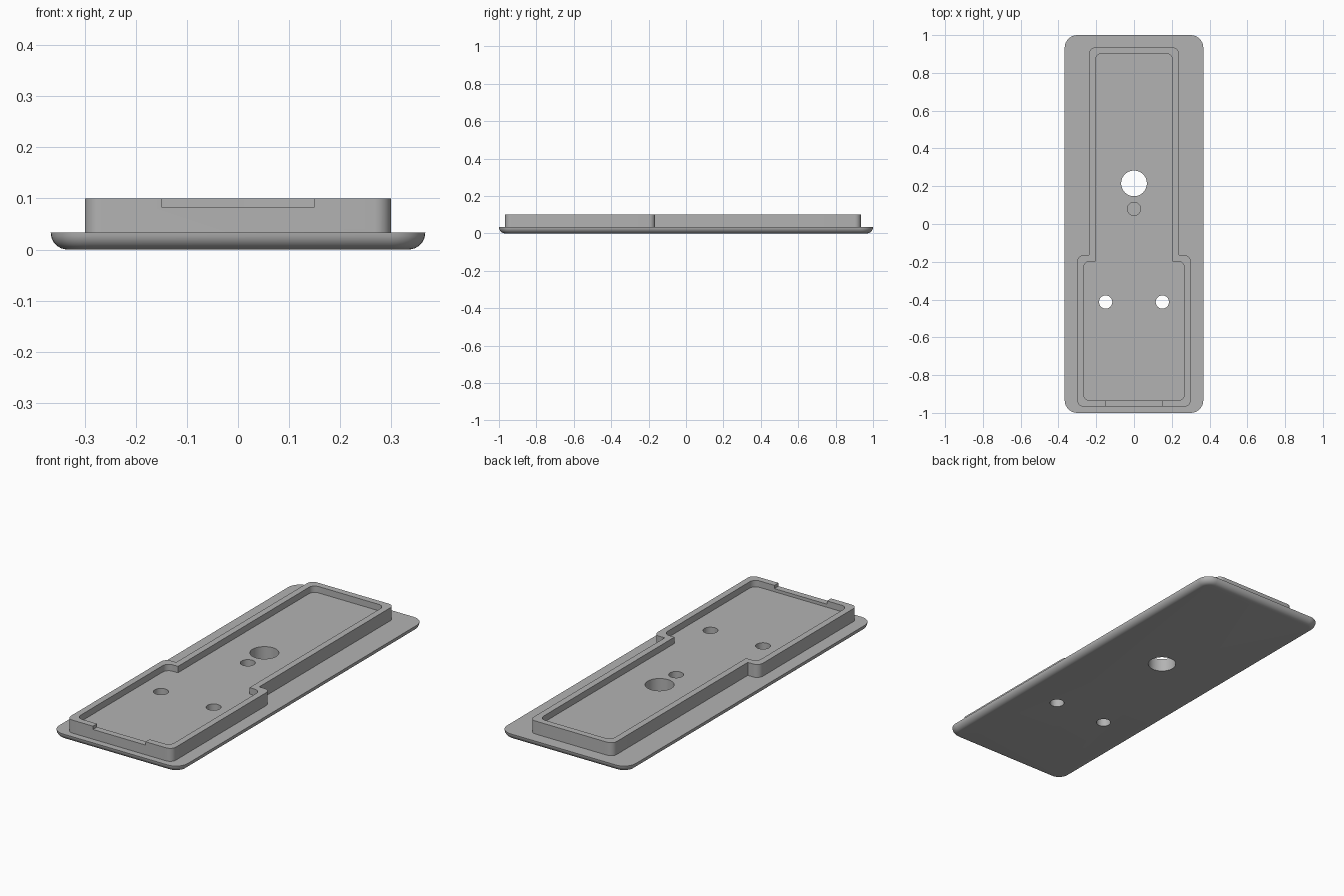
import bpy
import bmesh
import math
from mathutils import Vector

old = bpy.data.objects.get("Cube")
if old:
    bpy.data.objects.remove(old, do_unlink=True)

grey = bpy.data.materials.new("plain_grey")
grey.use_nodes = True
colour = (0.45, 0.45, 0.45, 1)
grey.diffuse_color = colour
grey.node_tree.nodes["Principled BSDF"].inputs["Base Color"].default_value = colour


def rounded(corners, steps=8):
    """Outline with a quarter arc of radius r at each right-angled corner (x, y, r)."""
    points = []
    for i, (x, y, r) in enumerate(corners):
        p = Vector((x, y))
        before = (Vector(corners[i - 1][:2]) - p).normalized()
        after = (Vector(corners[(i + 1) % len(corners)][:2]) - p).normalized()
        if r == 0:
            points.append(p)
            continue
        centre = p + r * (before + after)
        for k in range(steps + 1):
            t = math.pi / 2 * k / steps
            points.append(centre - r * (after * math.cos(t) + before * math.sin(t)))
    return points


def rectangle(w, l, r):
    return rounded([(-w, -l, r), (w, -l, r), (w, l, r), (-w, l, r)])


def stepped(inset, r=0.033):
    """Outline of the housing: wide at the front, narrow behind the step."""
    wide, narrow = 0.3 - inset, 0.237 - inset
    front, step, back = -0.967 + inset, -0.165 - inset, 0.935 - inset
    half = [(wide, front, r), (wide, step, r), (narrow, step, 0), (narrow, back, r)]
    return rounded(half + [(-x, y, c) for x, y, c in reversed(half)])


def circle(x, y, r, n=48):
    return [Vector((x + r * math.cos(2 * math.pi * k / n),
                    y + r * math.sin(2 * math.pi * k / n))) for k in range(n)]


def loft(name, rings):
    """Closed solid through outlines stacked at increasing heights."""
    bm = bmesh.new()
    loops = [[bm.verts.new((p.x, p.y, z)) for p in pts] for pts, z in rings]
    for low, high in zip(loops, loops[1:]):
        for i in range(len(low)):
            j = (i + 1) % len(low)
            bm.faces.new((low[i], low[j], high[j], high[i]))
    bm.faces.new(list(reversed(loops[0])))
    bm.faces.new(loops[-1])
    mesh = bpy.data.meshes.new(name)
    bm.to_mesh(mesh)
    bm.free()
    mesh.materials.append(grey)
    obj = bpy.data.objects.new(name, mesh)
    bpy.context.scene.collection.objects.link(obj)
    return obj


def combine(target, tool, operation):
    tool.hide_render = True
    bpy.context.view_layer.objects.active = target
    mod = target.modifiers.new(operation.lower(), "BOOLEAN")
    mod.operation = operation
    mod.solver = "EXACT"
    mod.object = tool
    bpy.ops.object.modifier_apply(modifier=mod.name)
    bpy.data.objects.remove(tool, do_unlink=True)


# Flange plate with a rounded lower edge
THICK = 0.033
rings = []
for k in range(9):
    a = math.pi / 2 * k / 8
    inset = THICK * (1 - math.sin(a))
    rings.append((rectangle(0.367 - inset, 1 - inset, 0.067 - inset),
                  THICK * (1 - math.cos(a))))
tray = loft("mounting_tray", rings)

# Raised housing, its shallow pocket and the notch in the front rim
combine(tray, loft("housing", [(stepped(0), 0.015), (stepped(0), 0.1)]), "UNION")
combine(tray, loft("pocket", [(stepped(0.033), 0.067), (stepped(0.033), 0.2)]), "DIFFERENCE")
notch = [Vector((x, y)) for x, y in ((-0.15, -1.1), (0.15, -1.1), (0.15, -0.9), (-0.15, -0.9))]
combine(tray, loft("notch", [(notch, 0.083), (notch, 0.2)]), "DIFFERENCE")

# Through holes, and one blind hole beside the large one
for x, y, r, bottom in ((0, 0.215, 0.068, -0.1), (-0.15, -0.413, 0.035, -0.1),
                        (0.15, -0.413, 0.035, -0.1), (0, 0.08, 0.035, THICK)):
    hole = circle(x, y, r)
    combine(tray, loft("hole", [(hole, bottom), (hole, 0.2)]), "DIFFERENCE")

# Smooth the rounded edges, keep the rest crisp
bpy.ops.object.select_all(action="DESELECT")
tray.select_set(True)
bpy.context.view_layer.objects.active = tray
bpy.ops.object.shade_smooth_by_angle(angle=math.radians(30))
